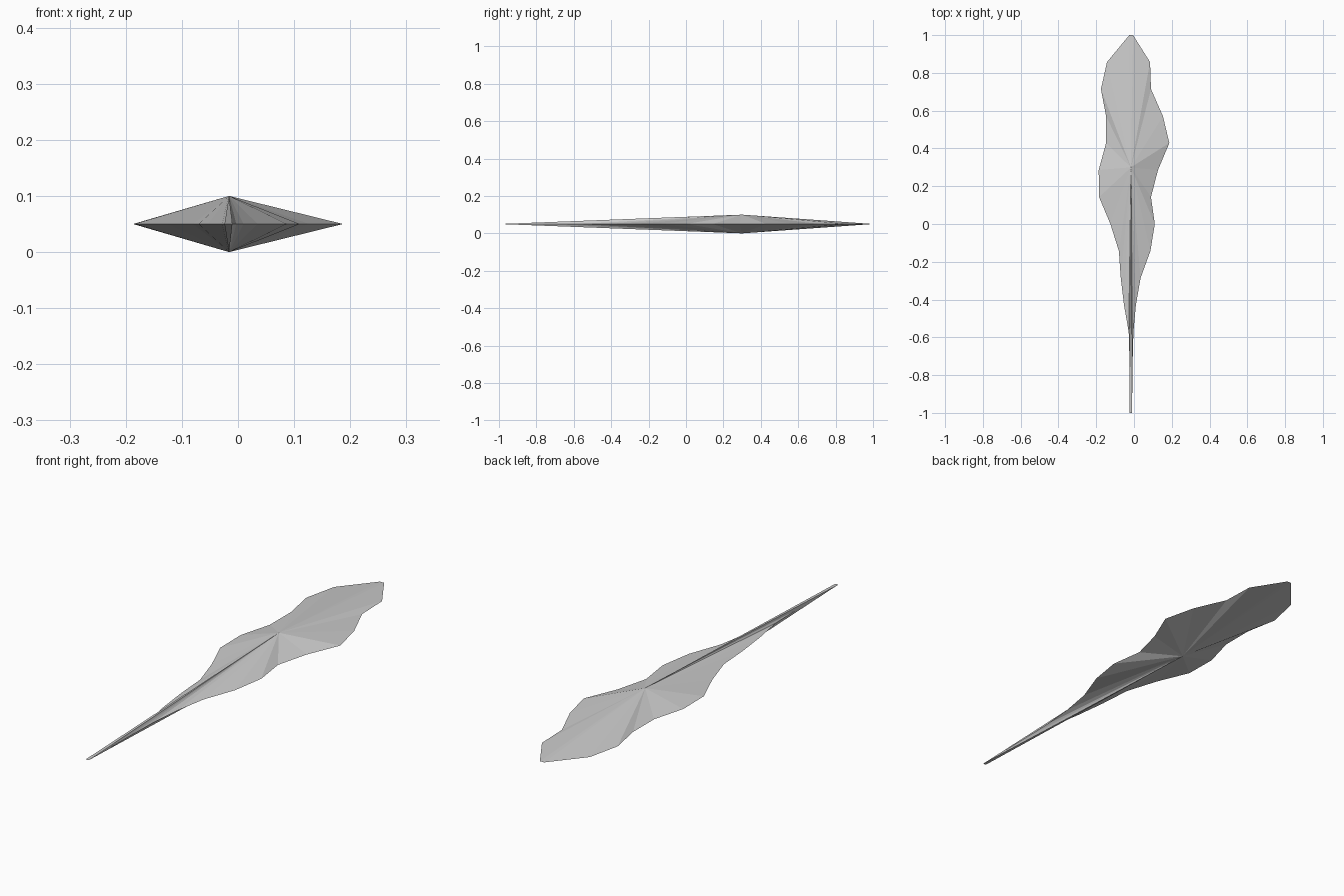
import bpy
import bmesh

cube = bpy.data.objects.get("Cube")
if cube:
    bpy.data.objects.remove(cube, do_unlink=True)

# Plain grey material
grey = bpy.data.materials.new("plain_grey")
grey.use_nodes = True
colour = (0.6, 0.6, 0.6, 1.0)
grey.diffuse_color = colour
grey.node_tree.nodes["Principled BSDF"].inputs["Base Color"].default_value = colour

# Wavy blade edges, sampled evenly from the broad tip down to the thin stem
left_edge = [-0.005, 0.085, 0.09, 0.153, 0.187, 0.127, 0.09, 0.11,
             0.087, 0.035, 0.01, -0.003, -0.007, -0.009, -0.01]
right_edge = [-0.025, -0.143, -0.175, -0.148, -0.148, -0.187, -0.185, -0.125,
              -0.08, -0.07, -0.053, -0.028, -0.024, -0.024, -0.024]
steps = len(left_edge) - 1
mid_z, apex_x, apex_y = 0.05, -0.016, 0.3


def station(i):
    return 1 - 2 * i / steps


outline = [(x, station(i)) for i, x in enumerate(left_edge)]
outline += [(x, station(i)) for i, x in reversed(list(enumerate(right_edge)))]

# Leaf blade: one outline fanned to an upper and a lower peak
bm = bmesh.new()
rim = [bm.verts.new((x, y, mid_z)) for x, y in outline]
for z in (0, 2 * mid_z):
    peak = bm.verts.new((apex_x, apex_y, z))
    for a, b in zip(rim, rim[1:] + rim[:1]):
        bm.faces.new((a, b, peak) if z == 0 else (b, a, peak))
bmesh.ops.recalc_face_normals(bm, faces=bm.faces)

mesh = bpy.data.meshes.new("leaf_blade")
bm.to_mesh(mesh)
bm.free()
mesh.materials.append(grey)
leaf = bpy.data.objects.new("leaf_blade", mesh)
bpy.context.collection.objects.link(leaf)
